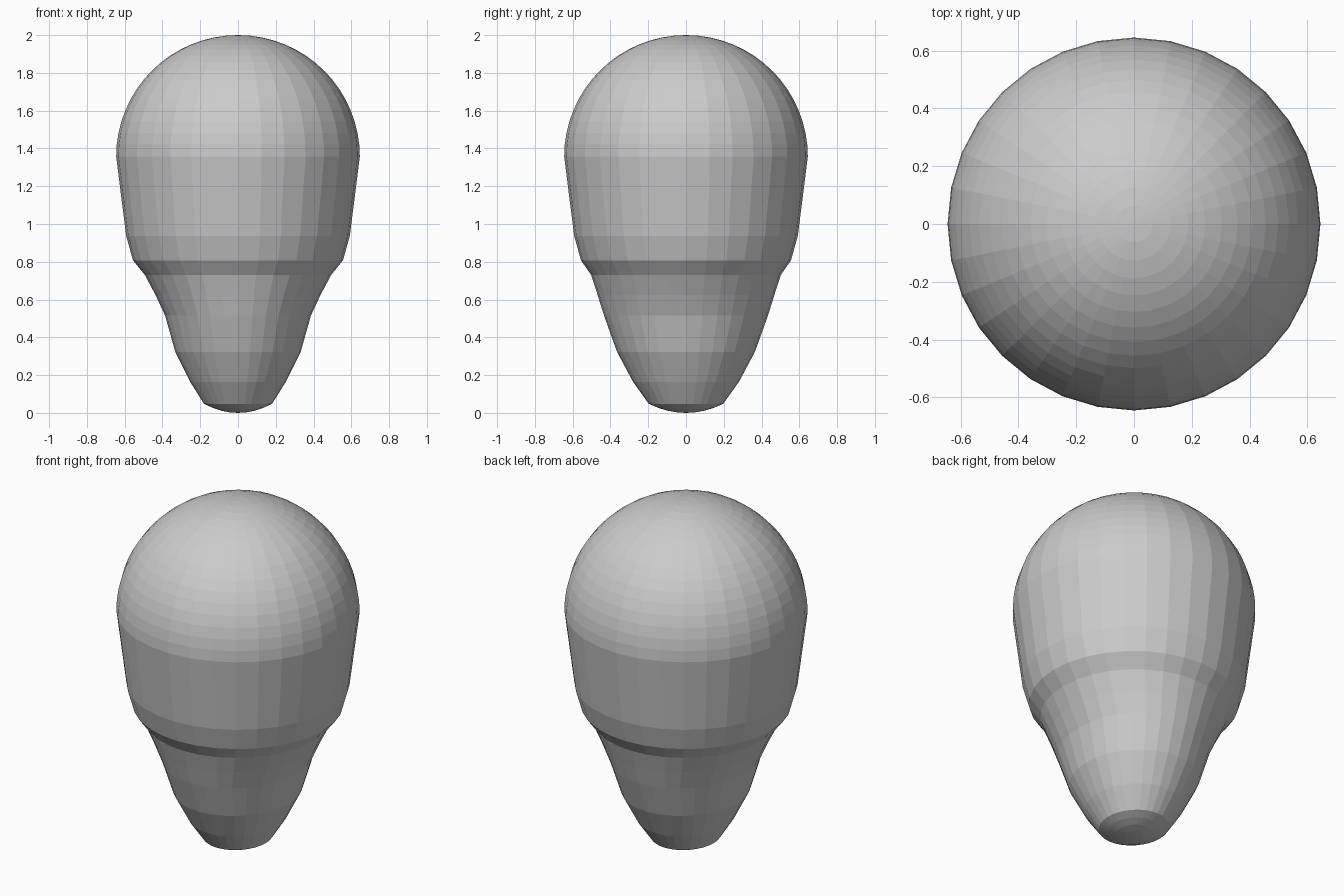
import bpy
import bmesh
from math import sin, cos, pi

cube = bpy.data.objects.get("Cube")
if cube:
    bpy.data.objects.remove(cube, do_unlink=True)

SEGMENTS = 32
DOME_BANDS = 16
DOME_RADIUS = 0.645
DOME_BASE = 1.357

grey = bpy.data.materials.new("plain grey")
grey.use_nodes = True
colour = (0.6, 0.6, 0.6, 1)
grey.diffuse_color = colour
grey.node_tree.nodes["Principled BSDF"].inputs["Base Color"].default_value = colour


def ring(bm, rx, ry, z):
    """One horizontal elliptical ring of vertices."""
    steps = [2 * pi * i / SEGMENTS for i in range(SEGMENTS)]
    return [bm.verts.new((rx * cos(a), ry * sin(a), z)) for a in steps]


def lathe(name, profile, bottom, top):
    """Closed flat-shaded body from (rx, ry, z) rings and two poles."""
    bm = bmesh.new()
    rings = [ring(bm, *p) for p in profile]
    low = bm.verts.new((0, 0, bottom))
    high = bm.verts.new((0, 0, top))
    for i in range(SEGMENTS):
        j = (i + 1) % SEGMENTS
        bm.faces.new((low, rings[0][j], rings[0][i]))
        for a, b in zip(rings, rings[1:]):
            bm.faces.new((a[i], a[j], b[j], b[i]))
        bm.faces.new((rings[-1][i], rings[-1][j], high))
    mesh = bpy.data.meshes.new(name)
    bm.to_mesh(mesh)
    bm.free()
    mesh.materials.append(grey)
    obj = bpy.data.objects.new(name, mesh)
    bpy.context.collection.objects.link(obj)
    return obj


# Shallow rounded underside
profile = [(0.18 * t, 0.197 * t, 0.048 * t * t) for t in (0.25, 0.5, 0.75)]

# Tapering lower body, slightly deeper than wide
profile += [
    (0.18, 0.197, 0.048),
    (0.253, 0.28, 0.164),
    (0.332, 0.365, 0.323),
    (0.386, 0.434, 0.515),
    (0.437, 0.468, 0.625),
    (0.493, 0.502, 0.73),
]

# Shoulder and straight band
profile += [(r, r, z) for r, z in ((0.556, 0.808), (0.592, 0.937))]

# Hemispherical dome
for k in range(DOME_BANDS):
    a = pi / 2 * k / DOME_BANDS
    r = DOME_RADIUS * cos(a)
    profile.append((r, r, DOME_BASE + (2 - DOME_BASE) * sin(a)))

lathe("rounded_head", profile, 0, 2)
